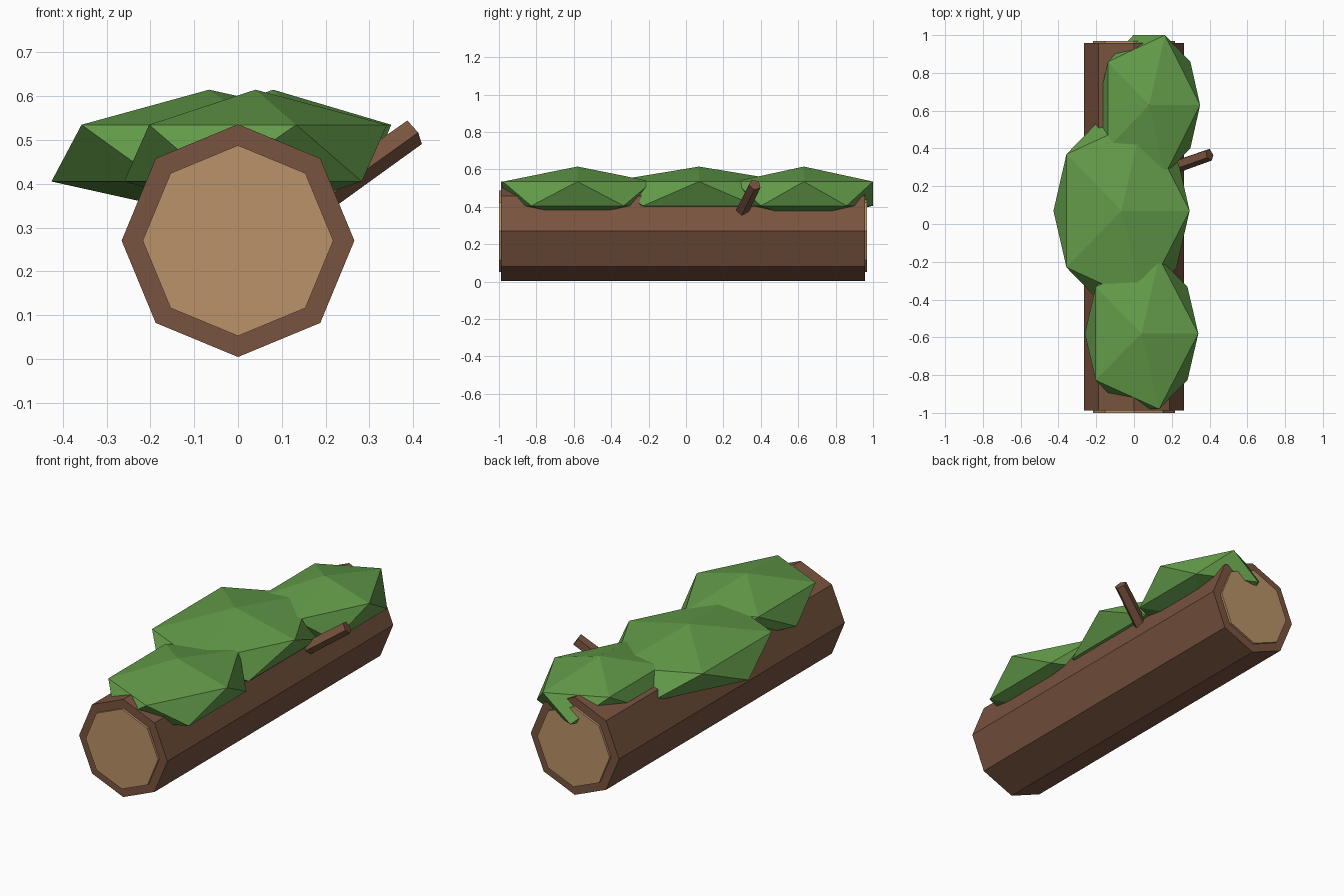
import bpy
from math import radians
from mathutils import Vector

cube = bpy.data.objects.get("Cube")
if cube:
    bpy.data.objects.remove(cube, do_unlink=True)


def material(name, color):
    m = bpy.data.materials.new(name)
    m.use_nodes = True
    m.diffuse_color = (*color, 1)
    m.node_tree.nodes["Principled BSDF"].inputs["Base Color"].default_value = (*color, 1)
    return m


bark = material("bark_brown", (0.19, 0.087, 0.05))
wood = material("cut_wood_tan", (0.49, 0.29, 0.14))
green = material("moss_green", (0.125, 0.33, 0.067))


def rod(name, start, end, r1, r2, sides, mat, turn=0.0):
    """Tapered prism running from start to end."""
    a, b = Vector(start), Vector(end)
    bpy.ops.mesh.primitive_cone_add(vertices=sides, radius1=r1, radius2=r2,
                                    depth=(b - a).length, location=(a + b) / 2)
    ob = bpy.context.object
    ob.name = name
    quat = (b - a).to_track_quat('Z', 'Y')
    ob.rotation_euler = (quat @ Vector((0, 0, 1)).rotation_difference(Vector((0, 0, 1)))).to_euler()
    ob.rotation_euler.rotate_axis('Z', radians(turn))
    ob.data.materials.append(mat)
    return ob


# Log and the two cut ends
Z = 0.27
rod("log", (0, -0.988, Z), (0, 0.957, Z), 0.266, 0.266, 8, bark)
rod("front_cut_end", (0, -1.0, Z), (0, -0.95, Z), 0.218, 0.218, 8, wood)
rod("back_cut_end", (0, 0.92, Z), (0, 0.969, Z), 0.218, 0.218, 8, wood)

# Branch stub on the left side
rod("branch_stub", (0.15, 0.28, 0.34), (0.40, 0.368, 0.518), 0.036, 0.034, 5, bark, 20)

# Flattened moss clumps along the top
clumps = {
    "front_moss": ((0.04, -0.58), (0.336, 0.47)),
    "middle_moss": ((-0.066, 0.07), (0.403, 0.57)),
    "back_moss": ((0.08, 0.63), (0.302, 0.435)),
}
for name, ((x, y), (rx, ry)) in clumps.items():
    bpy.ops.mesh.primitive_ico_sphere_add(subdivisions=1, radius=1, location=(x, y, 0.47))
    moss = bpy.context.object
    moss.name = name
    moss.scale = (rx, ry, 0.145)
    moss.data.materials.append(green)
